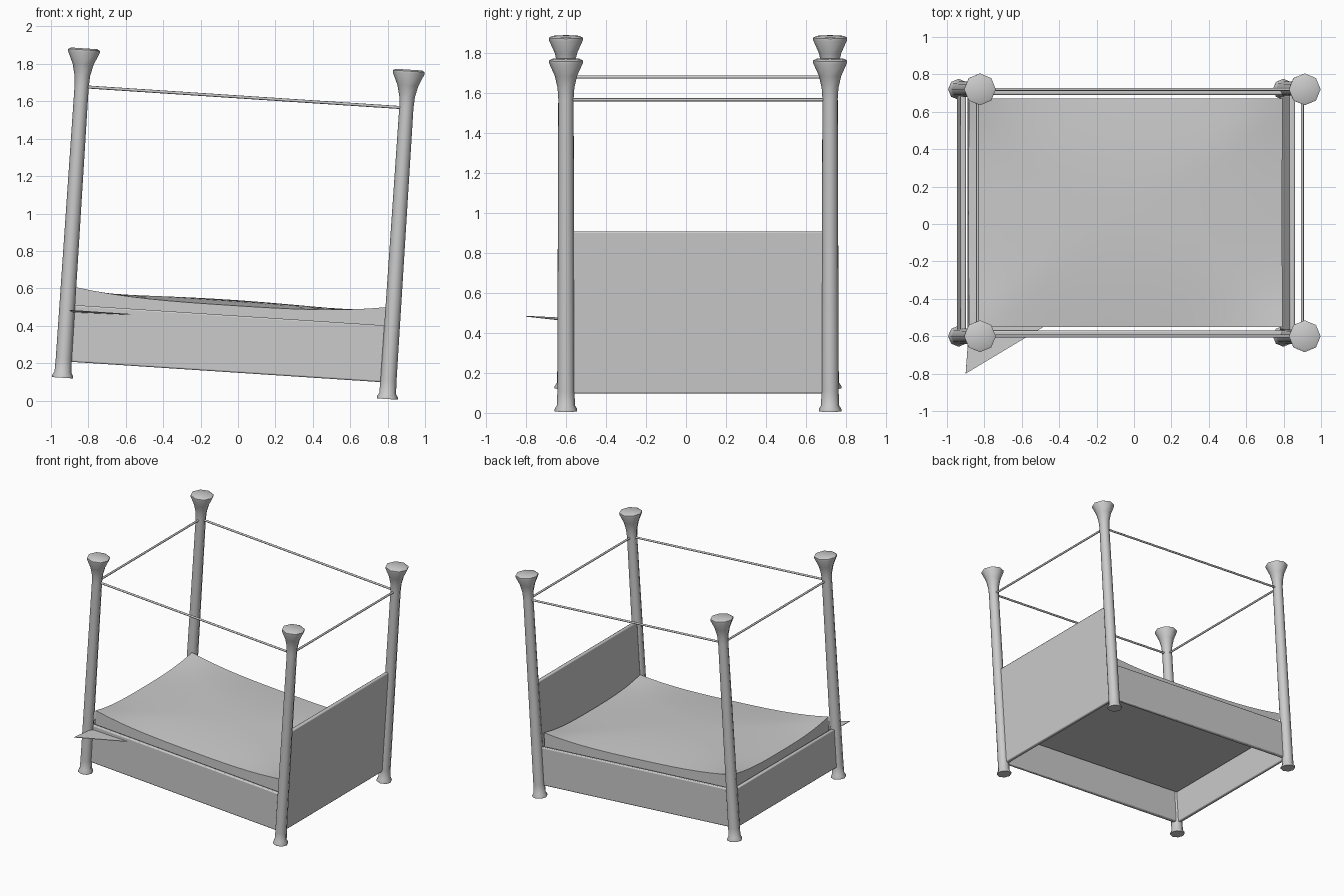
import bpy, bmesh, math
from mathutils import Matrix, Vector

cube = bpy.data.objects.get("Cube")
if cube:
    bpy.data.objects.remove(cube)

grey = bpy.data.materials.new("plain grey")
grey.use_nodes = True
grey.diffuse_color = (0.6, 0.6, 0.6, 1)
grey.node_tree.nodes["Principled BSDF"].inputs["Base Color"].default_value = (0.6, 0.6, 0.6, 1)

# The whole bed leans: parts are laid out upright, then tilted together
TILT = Matrix.Translation((-0.07, 0, 0.065)) @ Matrix.Rotation(math.radians(3.75), 4, "Y")
POST_X = 0.87
FRONT_Y, BACK_Y = -0.60, 0.72
MID_Y = (FRONT_Y + BACK_Y) / 2


def finish(name, bm, bevel=0, angle=40):
    bmesh.ops.recalc_face_normals(bm, faces=bm.faces)
    mesh = bpy.data.meshes.new(name)
    bm.to_mesh(mesh)
    bm.free()
    mesh.materials.append(grey)
    obj = bpy.data.objects.new(name, mesh)
    bpy.context.collection.objects.link(obj)
    obj.matrix_world = TILT
    if bevel:
        mod = obj.modifiers.new("soft edges", "BEVEL")
        mod.width = bevel
        mod.segments = 2
    bpy.ops.object.select_all(action="DESELECT")
    obj.select_set(True)
    bpy.context.view_layer.objects.active = obj
    bpy.ops.object.shade_smooth_by_angle(angle=math.radians(angle))
    return obj


def board(name, centre, size):
    bm = bmesh.new()
    bmesh.ops.create_cube(bm, size=1, matrix=Matrix.Translation(centre) @ Matrix.Diagonal((*size, 1)))
    finish(name, bm, bevel=0.008)


def post(name, x, y):
    profile = [(0.056, 0), (0.056, 0.012), (0.045, 0.03), (0.043, 0.1), (0.038, 1.56),
               (0.042, 1.62), (0.056, 1.68), (0.085, 1.745), (0.085, 1.757), (0.07, 1.765)]
    sides = 8
    bm = bmesh.new()
    rings = [[bm.verts.new((x + r * math.cos(math.tau * i / sides),
                            y + r * math.sin(math.tau * i / sides), z))
              for i in range(sides)] for r, z in profile]
    for low, high in zip(rings, rings[1:]):
        for i in range(sides):
            j = (i + 1) % sides
            bm.faces.new((low[i], low[j], high[j], high[i]))
    bm.faces.new(rings[0])
    bm.faces.new(rings[-1])
    finish(name, bm, angle=50)


def rail(name, start, end):
    a, b = Vector(start), Vector(end)
    turn = (b - a).to_track_quat("Z", "Y").to_matrix().to_4x4()
    bm = bmesh.new()
    bmesh.ops.create_cone(bm, cap_ends=True, segments=8, radius1=0.008, radius2=0.008,
                          depth=(b - a).length, matrix=Matrix.Translation((a + b) / 2) @ turn)
    finish(name, bm, angle=50)


# Posts with flared caps
for end, x in (("foot", -POST_X), ("head", POST_X)):
    for side, y in (("front", FRONT_Y), ("back", BACK_Y)):
        post(f"{end}_{side}_post", x, y)

# Canopy rails
RAIL_Z = 1.56
for side, y in (("front", FRONT_Y), ("back", BACK_Y)):
    rail(f"{side}_canopy_rail", (-POST_X, y, RAIL_Z), (POST_X, y, RAIL_Z))
for end, x in (("foot", -POST_X), ("head", POST_X)):
    rail(f"{end}_canopy_rail", (x, FRONT_Y, RAIL_Z), (x, BACK_Y, RAIL_Z))

# Side boards, footboard and headboard
LOW, TOP, HEAD_TOP = 0.088, 0.392, 0.9
for side, y in (("front", FRONT_Y + 0.015), ("back", BACK_Y - 0.015)):
    board(f"{side}_side_board", (0, y, (LOW + TOP) / 2), (1.7, 0.03, TOP - LOW))
board("footboard", (-POST_X, MID_Y, (LOW + TOP) / 2), (0.03, 1.26, TOP - LOW))
board("headboard", (POST_X - 0.01, MID_Y, (LOW + HEAD_TOP) / 2), (0.03, 1.26, HEAD_TOP - LOW))

# Mattress with lifted corners and sagging edges
bm = bmesh.new()
bmesh.ops.create_grid(bm, x_segments=16, y_segments=16, size=1)
flat = list(bm.faces)
skirt = bmesh.ops.extrude_face_region(bm, geom=flat)
upper = {v for v in skirt["geom"] if isinstance(v, bmesh.types.BMVert)}
for v in bm.verts:
    a, b = v.co.x, v.co.y
    rim = max(abs(a), abs(b))
    z = 0.475 - 0.03 * rim ** 2 + 0.045 * abs(a * b) ** 3 if v in upper else 0.335
    v.co = (0.84 * a - 0.005, MID_Y + 0.612 * b, z)
finish("mattress", bm)

# Loose sheet corner sticking out beside the foot post
bm = bmesh.new()
spots = [(-0.9, -0.8, 0.485), (-0.45, -0.53, 0.455), (-0.88, -0.53, 0.472)]
lean_back = TILT.inverted()
verts = [bm.verts.new(lean_back @ Vector(p)) for p in spots]
sheet = bm.faces.new(verts)
base = bmesh.ops.extrude_face_region(bm, geom=[sheet])
bmesh.ops.translate(bm, vec=(0, 0, -0.004),
                    verts=[v for v in base["geom"] if isinstance(v, bmesh.types.BMVert)])
finish("loose_sheet_corner", bm)
